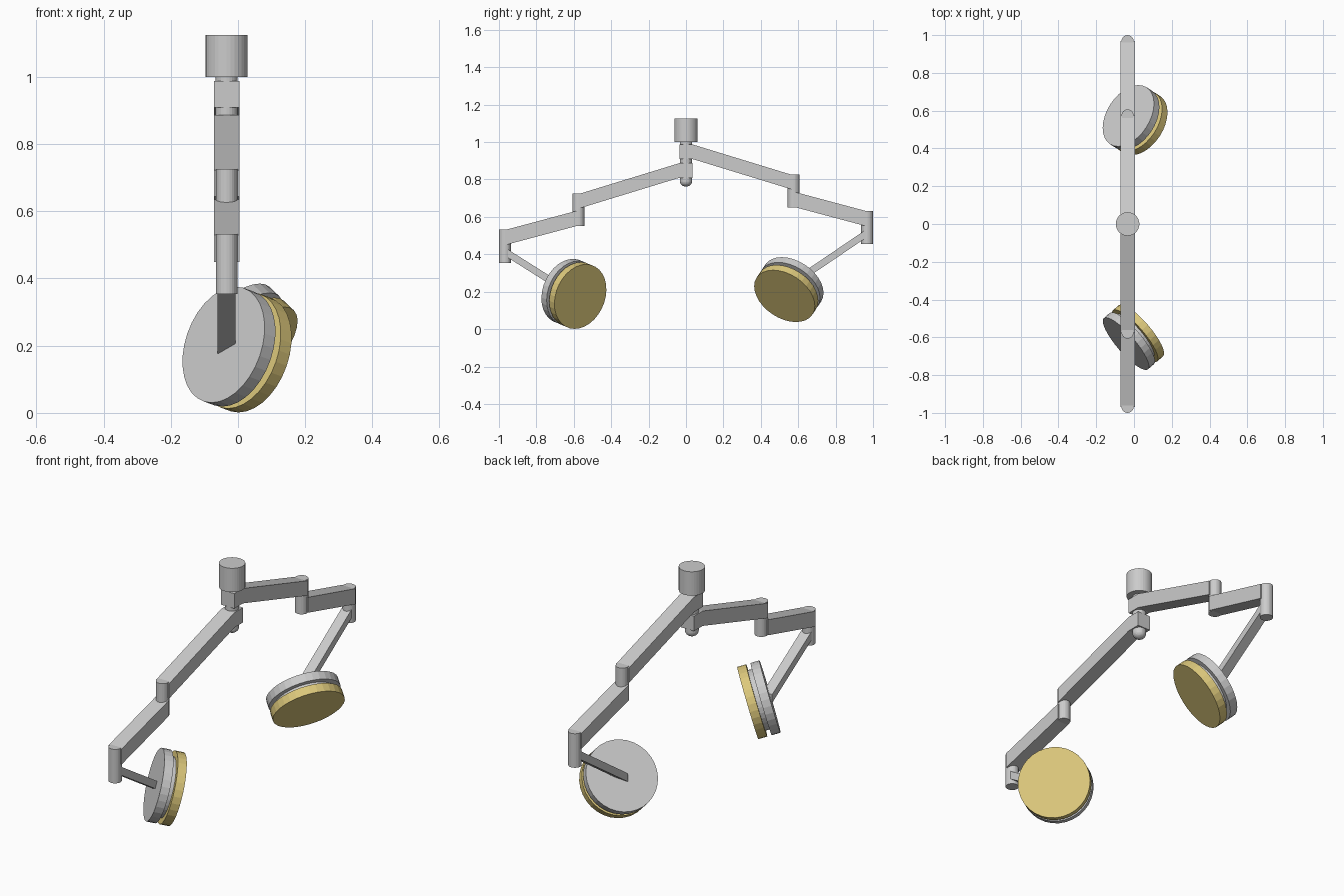
import bpy, bmesh
from mathutils import Vector

if "Cube" in bpy.data.objects:
    bpy.data.objects.remove(bpy.data.objects["Cube"])

CX = -0.034          # x of the mounting axis
ARM_W = 0.076        # arm width along x
ARM_H = 0.078        # arm height along z

yellow = bpy.data.materials.new("lens_yellow")
yellow.diffuse_color = (0.72, 0.58, 0.20, 1)
yellow.use_nodes = True
yellow.node_tree.nodes["Principled BSDF"].inputs["Base Color"].default_value = yellow.diffuse_color


def make(name, bm, mat=None):
    bmesh.ops.recalc_face_normals(bm, faces=bm.faces)
    me = bpy.data.meshes.new(name)
    bm.to_mesh(me)
    bm.free()
    if mat:
        me.materials.append(mat)
    ob = bpy.data.objects.new(name, me)
    bpy.context.collection.objects.link(ob)
    return ob


def cylinder(name, a, b, r, sides=24, mat=None):
    """Cylinder between two points."""
    a, b = Vector(a), Vector(b)
    bm = bmesh.new()
    bmesh.ops.create_cone(bm, cap_ends=True, segments=sides,
                          radius1=r, radius2=r, depth=(b - a).length)
    ob = make(name, bm, mat)
    ob.location = (a + b) / 2
    ob.rotation_euler = (b - a).to_track_quat('Z', 'Y').to_euler()
    return ob


def slab(name, outline, width):
    """Extrude a (y, z) outline along x, centred on the mounting axis."""
    bm = bmesh.new()
    f = bm.faces.new([bm.verts.new((CX - width / 2, y, z)) for y, z in outline])
    ext = bmesh.ops.extrude_face_region(bm, geom=[f])
    verts = [v for v in ext["geom"] if isinstance(v, bmesh.types.BMVert)]
    bmesh.ops.translate(bm, verts=verts, vec=(width, 0, 0))
    return make(name, bm)


def beam(name, tops, height, width):
    """Bar whose upper edge follows the given (y, z) points."""
    return slab(name, tops + [(y, z - height) for y, z in reversed(tops)], width)


# ceiling mount and central shaft with a rounded tip
cylinder("ceiling_mount", (CX, 0, 1.0), (CX, 0, 1.125), 0.0625, 32)
cylinder("central_shaft", (CX, 0, 0.79), (CX, 0, 1.01), 0.033)
bm = bmesh.new()
bmesh.ops.create_uvsphere(bm, u_segments=24, v_segments=12, radius=0.033)
tip = make("shaft_tip", bm)
tip.location = (CX, 0, 0.79)
tip.scale.z = 0.85


def lamp_arm(side, s, dz, back, normal):
    """Two-part arm, its joints, the rod and the lamp head; s is the y sign."""
    # arms
    beam(side + "_inner_arm", [(-0.036 * s, 0.987 + dz), (0.036 * s, 0.987 + dz),
                               (0.575 * s, 0.822 + dz)], ARM_H, ARM_W)
    beam(side + "_outer_arm", [(0.575 * s, 0.735 + dz), (0.968 * s, 0.630 + dz)],
         ARM_H + 0.003, ARM_W)
    # vertical pivots
    cylinder(side + "_elbow_joint", (CX, 0.575 * s, 0.650 + dz),
             (CX, 0.575 * s, 0.826 + dz), 0.032)
    cylinder(side + "_end_joint", (CX, 0.968 * s, 0.454 + dz),
             (CX, 0.968 * s, 0.632 + dz), 0.032)
    # rod down to the lamp
    back, n = Vector(back), Vector(normal).normalized()
    y0, z0 = 0.968 * s, 0.514 + dz
    k = 1.02
    beam(side + "_lamp_rod", [(y0, z0 + 0.022),
                              (y0 + (back.y - y0) * k, z0 + (back.z - z0) * k + 0.022)],
         0.044, 0.053)
    # lamp head: housing, core, lens
    cylinder(side + "_lamp_housing", back, back + n * 0.044, 0.179, 32)
    cylinder(side + "_lamp_core", back + n * 0.03, back + n * 0.08, 0.15, 32)
    cylinder(side + "_lamp_lens", back + n * 0.066, back + n * 0.11, 0.179, 32, yellow)


lamp_arm("rear", 1, 0.0, (-0.03, 0.573, 0.246), (0.65, -0.42, -0.63))
lamp_arm("front", -1, -0.1, (-0.043, -0.634, 0.203), (0.73, 0.63, -0.265))
